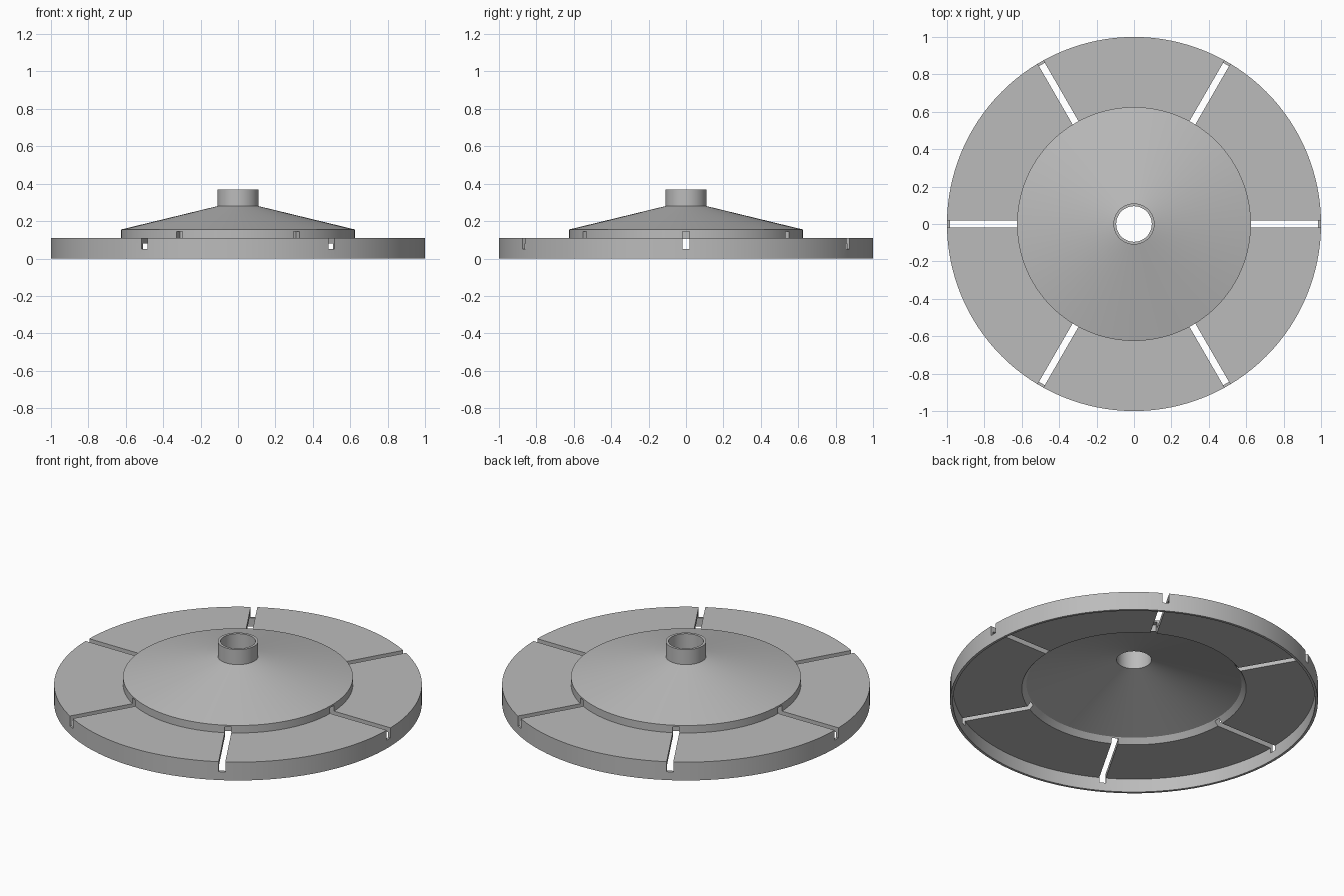
import bpy, bmesh, math
from mathutils import Matrix

cube = bpy.data.objects.get("Cube")
if cube:
    bpy.data.objects.remove(cube, do_unlink=True)

SEGMENTS = 128
SLOTS = 6

grey = bpy.data.materials.new("plain grey")
grey.use_nodes = True
colour = (0.5, 0.5, 0.5, 1)
grey.diffuse_color = colour
grey.node_tree.nodes["Principled BSDF"].inputs["Base Color"].default_value = colour


def add_object(name, bm):
    bmesh.ops.recalc_face_normals(bm, faces=bm.faces)
    mesh = bpy.data.meshes.new(name)
    bm.to_mesh(mesh)
    bm.free()
    mesh.materials.append(grey)
    obj = bpy.data.objects.new(name, mesh)
    bpy.context.collection.objects.link(obj)
    return obj


def revolve(name, profile):
    """Turn a closed (radius, height) outline around z."""
    bm = bmesh.new()
    rings = []
    for r, z in profile:
        rings.append([bm.verts.new((r * math.cos(a), r * math.sin(a), z))
                      for a in (math.tau * i / SEGMENTS for i in range(SEGMENTS))])
    for k, ring in enumerate(rings):
        above = rings[(k + 1) % len(rings)]
        for i in range(SEGMENTS):
            j = (i + 1) % SEGMENTS
            bm.faces.new((ring[i], ring[j], above[j], above[i]))
    return add_object(name, bm)


# Hollow disc with a rim, raised step, cone and hub
outside = [(1, 0), (1, 0.11), (0.625, 0.11), (0.625, 0.155), (0.11, 0.28), (0.11, 0.37)]
inside = [(0.095, 0.37), (0.095, 0.26), (0.585, 0.11), (0.61, 0.08), (0.985, 0.08), (0.985, 0)]
disc = revolve("slotted_disc", outside + inside)

# Radial slots, cut through the plate, rim and step
bm = bmesh.new()
for i in range(SLOTS):
    place = (Matrix.Rotation(math.tau * i / SLOTS, 4, 'Z')
             @ Matrix.Translation((0.845, 0, 0.0975))
             @ Matrix.Diagonal((0.51, 0.036, 0.095, 1)))
    bmesh.ops.create_cube(bm, size=1, matrix=place)
cutter = add_object("slot_cutter", bm)
cutter.hide_render = True

cut = disc.modifiers.new("slots", 'BOOLEAN')
cut.operation = 'DIFFERENCE'
cut.solver = 'EXACT'
cut.object = cutter
bpy.context.view_layer.objects.active = disc
disc.select_set(True)
bpy.ops.object.modifier_apply(modifier=cut.name)
bpy.data.objects.remove(cutter, do_unlink=True)

bpy.ops.object.shade_smooth_by_angle(angle=math.radians(15))
